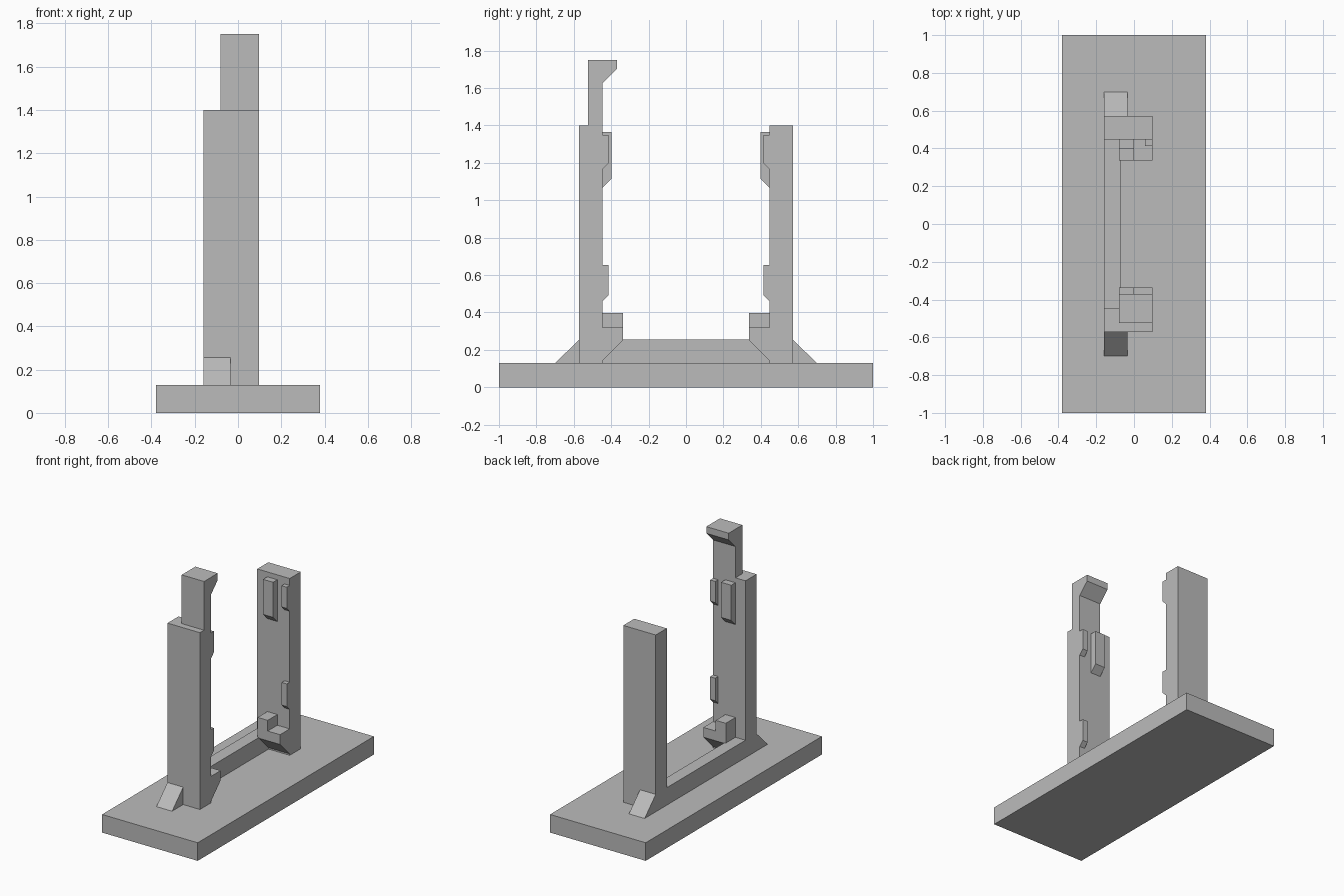
import bpy
import bmesh

cube = bpy.data.objects.get("Cube")
if cube:
    bpy.data.objects.remove(cube, do_unlink=True)

grey = bpy.data.materials.new("plain grey")
grey.use_nodes = True
colour = (0.5, 0.5, 0.5, 1)
grey.diffuse_color = colour
grey.node_tree.nodes["Principled BSDF"].inputs["Base Color"].default_value = colour


def extrude(name, x0, x1, profile):
    """Extrude a side profile of (y, z) points from x0 to x1."""
    bm = bmesh.new()
    face = bm.faces.new([bm.verts.new((x0, y, z)) for y, z in profile])
    out = bmesh.ops.extrude_face_region(bm, geom=[face])["geom"]
    moved = [v for v in out if isinstance(v, bmesh.types.BMVert)]
    bmesh.ops.translate(bm, verts=moved, vec=(x1 - x0, 0, 0))
    bmesh.ops.recalc_face_normals(bm, faces=bm.faces)
    mesh = bpy.data.meshes.new(name)
    bm.to_mesh(mesh)
    bm.free()
    mesh.materials.append(grey)
    obj = bpy.data.objects.new(name, mesh)
    bpy.context.collection.objects.link(obj)
    return obj


def rect(y0, y1, z0, z1):
    return [(y0, z0), (y1, z0), (y1, z1), (y0, z1)]


def nub(depth, z0, z1):
    """Raised pad on the inner post face with a sloped underside."""
    return [(INNER, z0), (INNER - depth, z0 + depth), (INNER - depth, z1), (INNER, z1)]


BASE_TOP, RAIL_TOP, POST_TOP = 0.13, 0.255, 1.4
INNER, OUTER = 0.447, 0.572
LEFT, RIGHT = 0.098, -0.16

# Base plate and the rail joining the posts
extrude("base_plate", -0.38, 0.38, rect(-1, 1, 0, BASE_TOP))
extrude("rail", RIGHT, -0.07, rect(-INNER, INNER, BASE_TOP, RAIL_TOP))

# Parts shared by both posts, mirrored front to back
for end, side in (("front", -1), ("back", 1)):
    def part(name, x0, x1, profile):
        extrude(end + "_" + name, x0, x1, [(side * y, z) for y, z in profile])

    part("post", RIGHT, LEFT, rect(INNER, OUTER, BASE_TOP, POST_TOP))
    part("gusset", RIGHT, -0.035,
         [(OUTER, BASE_TOP), (0.698, BASE_TOP), (OUTER, RAIL_TOP)])
    # Support ledge with a sloped underside and a raised stop
    part("ledge", -0.08, LEFT,
         [(INNER, BASE_TOP), (INNER, 0.32), (0.337, 0.32), (0.337, 0.25), (INNER, 0.14)])
    part("ledge_stop", -0.08, 0, rect(0.337, INNER, 0.32, 0.397))
    # Locating pad and edge clips
    part("upper_pad", -0.08, 0, nub(0.048, 1.065, 1.365))
    part("upper_clip", 0.057, LEFT, nub(0.033, 1.165, 1.35))
    part("lower_clip", 0.057, LEFT, nub(0.033, 0.46, 0.655))

# Tall latch on the front post, ending in a hook
extrude("front_latch", -0.08, LEFT,
        [(-0.525, POST_TOP), (-INNER, POST_TOP), (-INNER, 1.625),
         (-0.37, 1.702), (-0.37, 1.75), (-0.525, 1.75)])
